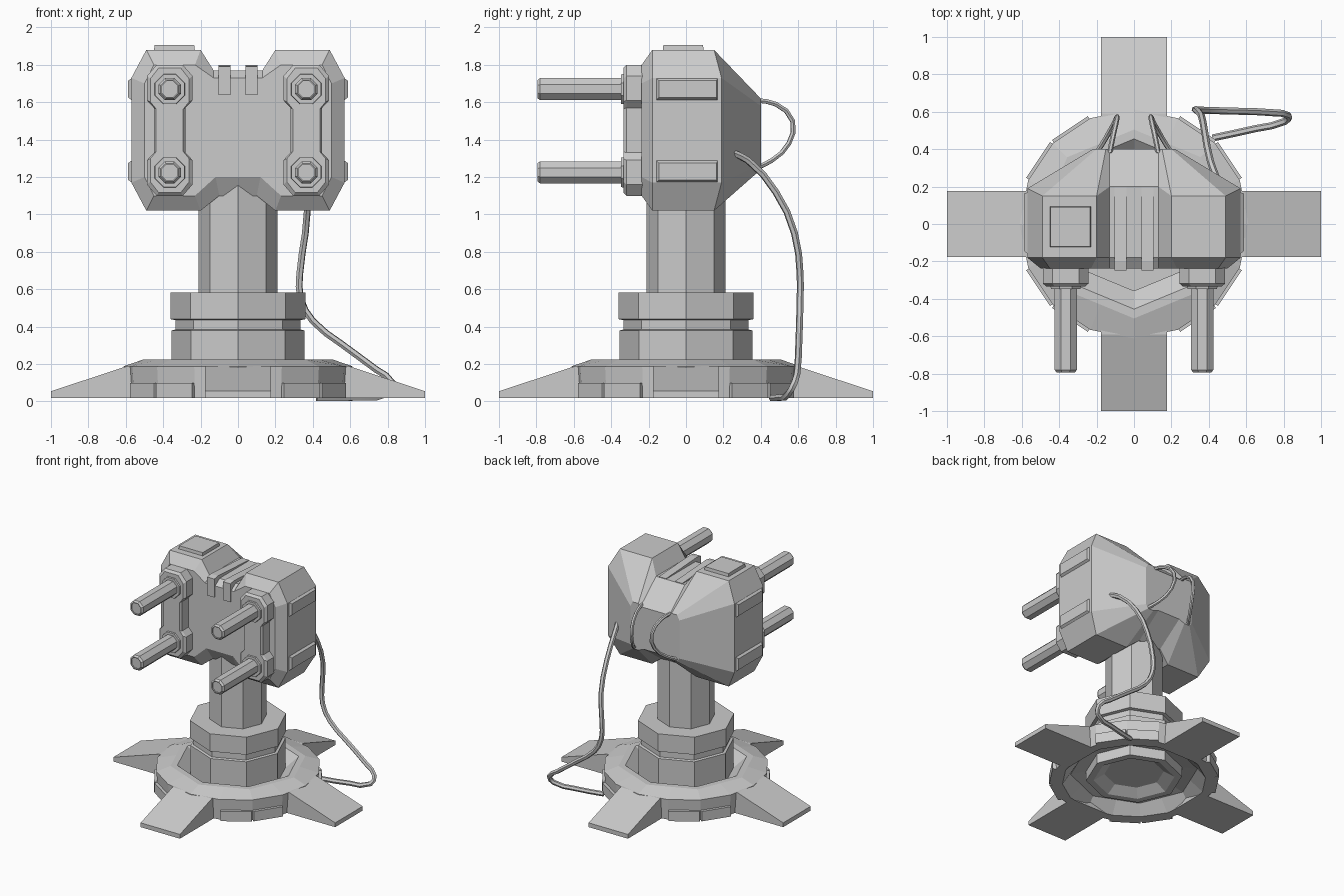
import bpy, bmesh, math
from mathutils import Vector

if "Cube" in bpy.data.objects:
    bpy.data.objects.remove(bpy.data.objects["Cube"], do_unlink=True)

grey = bpy.data.materials.new("light grey")
grey.use_nodes = True
COL = (0.6, 0.6, 0.6, 1)
grey.diffuse_color = COL
grey.node_tree.nodes["Principled BSDF"].inputs["Base Color"].default_value = COL


def finish(name, bm):
    bmesh.ops.remove_doubles(bm, verts=bm.verts, dist=1e-5)
    bmesh.ops.recalc_face_normals(bm, faces=bm.faces)
    me = bpy.data.meshes.new(name)
    bm.to_mesh(me)
    bm.free()
    me.materials.append(grey)
    ob = bpy.data.objects.new(name, me)
    bpy.context.collection.objects.link(ob)
    return ob


def loft(name, rings, cap=True, closed=False):
    """Skin a list of equal-length point rings."""
    bm = bmesh.new()
    vr = [[bm.verts.new(p) for p in r] for r in rings]
    n = len(vr[0])
    pairs = list(zip(vr, vr[1:])) + ([(vr[-1], vr[0])] if closed else [])
    for a, b in pairs:
        for i in range(n):
            j = (i + 1) % n
            bm.faces.new((a[i], a[j], b[j], b[i]))
    if cap and not closed:
        bm.faces.new(vr[0])
        bm.faces.new(vr[-1])
    return finish(name, bm)


def ring(r, z, octagon=True):
    """16 points; an octagon uses shortened odd radii so its sides stay flat."""
    pts = []
    for k in range(16):
        a = math.radians(22.5 * k)
        q = r * math.cos(math.pi / 8) if octagon and k % 2 else r
        pts.append((q * math.cos(a), q * math.sin(a), z))
    return pts


def box(name, x, y, z, inset=0.0, axis=0):
    """Box from ranges; the far end along the axis may be tapered."""
    rng = [x, y, z]
    u, v = [i for i in range(3) if i != axis]
    rings = []
    for end, d in ((0, 0), (1, inset)):
        r = []
        for su, sv in ((0, 0), (1, 0), (1, 1), (0, 1)):
            p = [0, 0, 0]
            p[axis] = rng[axis][end]
            p[u] = rng[u][su] + (d if su == 0 else -d)
            p[v] = rng[v][sv] + (d if sv == 0 else -d)
            r.append(p)
        rings.append(r)
    return loft(name, rings)


def tube(name, pts, r):
    cu = bpy.data.curves.new(name, 'CURVE')
    cu.dimensions = '3D'
    cu.bevel_depth = r
    cu.bevel_resolution = 1
    cu.use_fill_caps = True
    cu.resolution_u = 2
    sp = cu.splines.new('BEZIER')
    sp.bezier_points.add(len(pts) - 1)
    for b, p in zip(sp.bezier_points, pts):
        b.co = p
        b.handle_left_type = b.handle_right_type = 'AUTO'
    cu.materials.append(grey)
    ob = bpy.data.objects.new(name, cu)
    bpy.context.collection.objects.link(ob)
    bpy.ops.object.select_all(action='DESELECT')
    ob.select_set(True)
    bpy.context.view_layer.objects.active = ob
    bpy.ops.object.convert(target='MESH')
    bpy.ops.object.shade_smooth_by_angle(angle=math.radians(50))


# Base ring: sixteen-sided wall, octagonal lip and basin, hollow underneath
loft("base_ring", [ring(0.355, 0.14), ring(0.455, 0.225), ring(0.505, 0.225),
                   ring(0.612, 0.188, False), ring(0.60, 0.02, False),
                   ring(0.53, 0.02, False), ring(0.47, 0.10), ring(0.355, 0.12)],
     closed=True)

# Thin plates on the diagonal wall faces
for q in range(4):
    for off in (33.75, 56.25):
        a = math.radians(off + 90 * q)
        ob = box("base_plate", (0.575, 0.617), (-0.115, 0.115), (0.02, 0.10))
        ob.rotation_euler.z = a

# Four wedge feet
foot = [(0.50, 0.02), (1.0, 0.02), (1.0, 0.055), (0.59, 0.19), (0.50, 0.19)]
for q in range(4):
    ob = loft("foot", [[(r, s * 0.177, z) for r, z in foot] for s in (-1, 1)])
    ob.rotation_euler.z = math.pi / 2 * q

# Octagonal pedestal with a groove, then the slim neck
loft("pedestal", [ring(r, z) for r, z in (
    (0.22, 0.09), (0.30, 0.04), (0.355, 0.04), (0.355, 0.38), (0.335, 0.385),
    (0.335, 0.435), (0.36, 0.44), (0.36, 0.583))])
loft("neck", [ring(0.212, 0.56), ring(0.212, 1.2)])

# Head: twin pods joined by a centre block, lofted from front to back
def section(y, half, dy=None):
    dy = dy or [0] * 8
    right = [(x, y + d, z) for (x, z), d in zip(half, dy)]
    return right + [(-x, b, z) for x, b, z in reversed(right)]

full = [(0.13, 1.77), (0.20, 1.88), (0.49, 1.88), (0.57, 1.73),
        (0.57, 1.17), (0.49, 1.02), (0.20, 1.02), (0.10, 1.10)]
front = [(0.13, 1.73), (0.23, 1.80), (0.45, 1.80), (0.50, 1.70),
         (0.50, 1.20), (0.45, 1.10), (0.23, 1.10), (0.12, 1.20)]
back = [(0.13, 1.60), (0.15, 1.62), (0.20, 1.62), (0.22, 1.58),
        (0.22, 1.27), (0.20, 1.24), (0.15, 1.24), (0.10, 1.26)]
loft("head", [section(-0.237, front), section(-0.18, full),
              section(0.15, full, [0.05, 0, 0, 0.04, 0.04, 0, 0, 0.03]),
              section(0.40, back)])

# Paired side bumps and gun mounts with barrels
def octo(cx, cz, r, y):
    return [(cx + r * math.cos(a), y, cz + r * math.sin(a))
            for a in (math.radians(22.5 + 45 * k) for k in range(8))]

mount_half = [(0.07, 1.80), (0.122, 1.74), (0.122, 1.61), (0.085, 1.57),
              (0.085, 1.33), (0.122, 1.29), (0.122, 1.16), (0.07, 1.10)]
for s in (-1, 1):
    cx = 0.365 * s
    shape = mount_half + [(-x, z) for x, z in reversed(mount_half)]
    loft("gun_mount", [[(cx + x * k, y, 1.45 + (z - 1.45) * m) for x, z in shape]
                       for y, k, m in ((-0.20, 1, 1), (-0.318, 1, 1), (-0.335, 0.85, 0.95))])
    for cz in (1.67, 1.225):
        loft("barrel_collar", [octo(cx, cz, 0.09, -0.32), octo(cx, cz, 0.085, -0.348)])
        loft("barrel", [octo(cx, cz, r, y) for r, y in
                        ((0.064, -0.30), (0.064, -0.78), (0.052, -0.795), (0.046, -0.795),
                         (0.046, -0.785))])
    for z0, z1 in ((1.59, 1.75), (1.15, 1.31)):
        rings = []
        for x, d in ((0.54, 0), (0.587, 0.035)):
            rings.append([(s * x, y, z) for y, z in (
                (-0.18 + d, z0 + d), (0.18 - d / 2, z0 + d),
                (0.18 - d / 2, z1 - d), (-0.18 + d, z1 - d))])
        loft("side_bump", rings)

    # Straps folded over the centre block
    strap = [(0.20, 1.74), (0.20, 1.775), (-0.20, 1.798), (-0.248, 1.79),
             (-0.248, 1.64), (-0.20, 1.64)]
    loft("centre_strap", [[(s * x, y, z) for y, z in strap] for x in (0.04, 0.105)])

    # Cable loops at the back
    tube("rear_loop", [(s * x, y, z) for x, y, z in (
        (0.13, 0.38, 1.61), (0.11, 0.48, 1.59), (0.09, 0.57, 1.50),
        (0.10, 0.55, 1.38), (0.15, 0.46, 1.29), (0.20, 0.38, 1.25))], 0.014)

# Hatch on top of the right pod
box("top_hatch", (-0.45, -0.23), (-0.125, 0.095), (1.87, 1.905), 0.004, axis=2)

# Power cable hanging from the head to the base
tube("power_cable", [
    (0.44, 0.25, 1.33), (0.41, 0.33, 1.29), (0.38, 0.48, 1.12), (0.36, 0.58, 0.90),
    (0.33, 0.61, 0.68), (0.335, 0.61, 0.55), (0.40, 0.607, 0.43), (0.55, 0.603, 0.31),
    (0.74, 0.595, 0.17), (0.825, 0.58, 0.10), (0.81, 0.55, 0.045),
    (0.65, 0.51, 0.022), (0.42, 0.46, 0.019)], 0.019)
